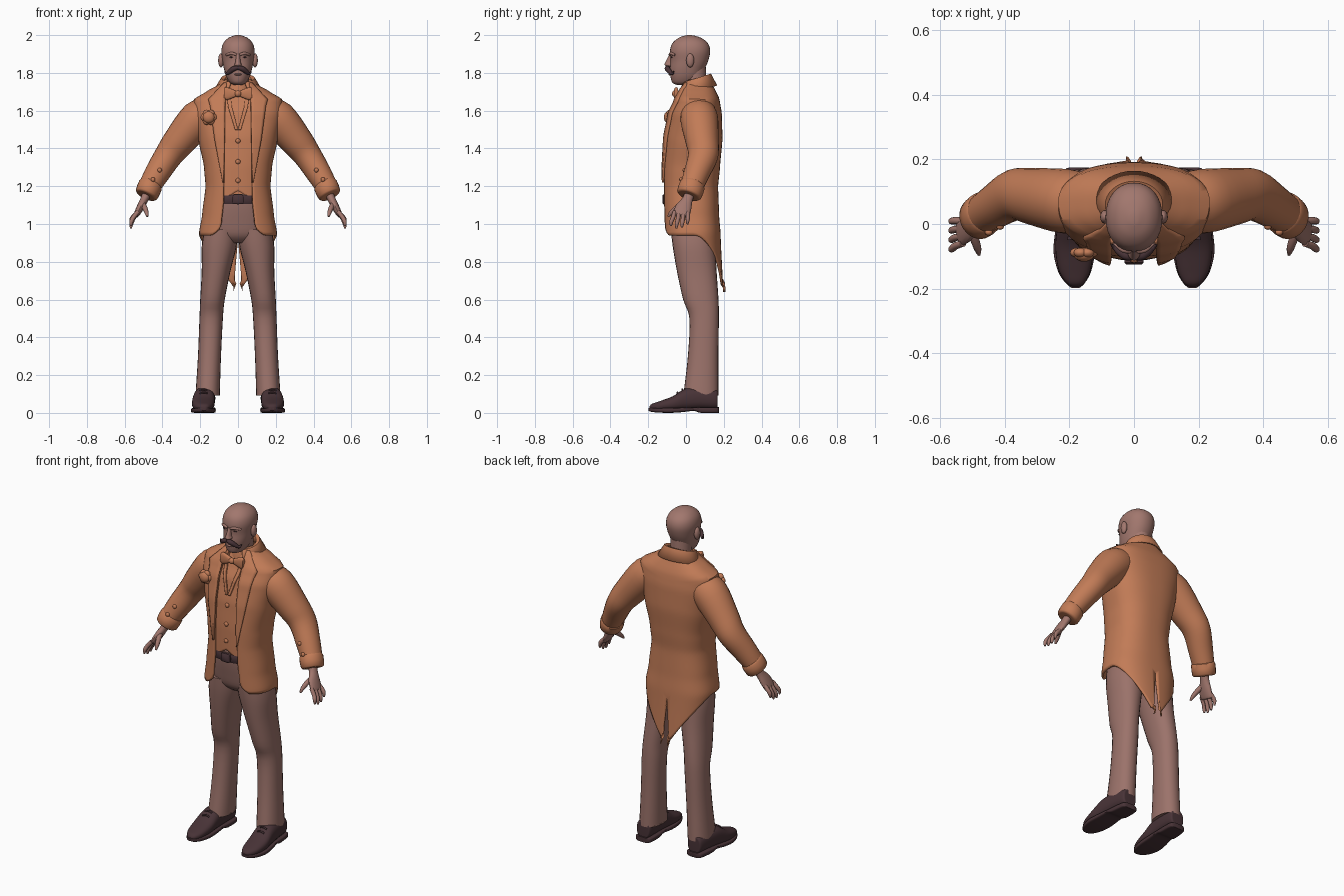
import bpy, bmesh, math
from mathutils import Vector as V

if "Cube" in bpy.data.objects:
    bpy.data.objects.remove(bpy.data.objects["Cube"])

def material(name, rgb):
    m = bpy.data.materials.new(name)
    m.diffuse_color = (*rgb, 1)
    m.use_nodes = True
    m.node_tree.nodes["Principled BSDF"].inputs["Base Color"].default_value = m.diffuse_color
    return m

ORANGE = material("burnt_orange_cloth", (0.54, 0.20, 0.095))
SKIN = material("skin", (0.36, 0.185, 0.155))
TROUSER = material("dusty_trouser_cloth", (0.33, 0.17, 0.145))
DARK = material("dark_leather", (0.065, 0.033, 0.038))

def finish(name, verts, faces, mat, mirror=False, solid=0, angle=45):
    me = bpy.data.meshes.new(name)
    me.from_pydata([tuple(v) for v in verts], [], faces)
    me.materials.append(mat)
    me.shade_smooth()
    me.set_sharp_from_angle(angle=math.radians(angle))
    ob = bpy.data.objects.new(name, me)
    bpy.context.collection.objects.link(ob)
    if mirror:
        ob.modifiers.new("Mirror", 'MIRROR')
    if solid:
        s = ob.modifiers.new("Thickness", 'SOLIDIFY')
        s.thickness, s.offset = solid, -1
    return ob

def catmull(p0, p1, p2, p3, t):
    return 0.5 * (2*p1 + (p2-p0)*t + (2*p0-5*p1+4*p2-p3)*t*t + (3*p1-p0-3*p2+p3)*t**3)

def smooth_rows(rows, k):
    """Catmull-Rom interpolation of rows of numbers."""
    out, n = [], len(rows)
    for i in range(n - 1):
        q = [rows[max(0, min(n-1, i+d))] for d in (-1, 0, 1, 2)]
        out += [[catmull(*c, s/k) for c in zip(*q)] for s in range(k)]
    return out + [list(rows[-1])]

def loft(name, rings, mat, n=24, e=2.0, k=4, mirror=False, angle=45):
    """Rings are (centre, u radius vector, v radius vector)."""
    rows = smooth_rows([[*c, *u, *v] for c, u, v in rings], k)
    verts, faces = [], []
    for r in rows:
        c, u, v = V(r[:3]), V(r[3:6]), V(r[6:])
        for j in range(n):
            a = 2*math.pi*j/n
            f = lambda s: math.copysign(abs(s)**(2/e), s)
            verts.append(c + u*f(math.cos(a)) + v*f(math.sin(a)))
    for i in range(len(rows)-1):
        for j in range(n):
            a, b = i*n+j, i*n+(j+1) % n
            faces.append((a, b, b+n, a+n))
    faces += [tuple(reversed(range(n))), tuple(range(len(verts)-n, len(verts)))]
    ob = finish(name, verts, faces, mat, mirror, angle=angle)
    bm = bmesh.new()
    bm.from_mesh(ob.data)
    bmesh.ops.recalc_face_normals(bm, faces=bm.faces)
    bm.to_mesh(ob.data)
    bm.free()
    return ob

def stack(name, rows, mat, **kw):
    """Vertical loft from (z, x centre, front y, back y, x radius)."""
    return loft(name, [((cx, (f+b)/2, z), (rx, 0, 0), (0, (b-f)/2, 0)) for z, cx, f, b, rx in rows], mat, **kw)

def tube(name, pts, mat, **kw):
    """Limb from (x, y, z, depth radius, thickness radius)."""
    rings = []
    for i, p in enumerate(pts):
        t = (V(pts[min(i+1, len(pts)-1)][:3]) - V(pts[max(i-1, 0)][:3])).normalized()
        side = t.cross(V((0, 1, 0))).normalized()
        rings.append((V(p[:3]), t.cross(side)*p[3], side*p[4]))
    return loft(name, rings, mat, **kw)

def ball(name, c, r, mat, mirror=False):
    rings = [((c[0], c[1], c[2] - r[2]*math.cos(a)), (r[0]*math.sin(a), 0, 0), (0, r[1]*math.sin(a), 0))
             for a in [math.pi*(i+0.15)/10.3 for i in range(11)]]
    return loft(name, rings, mat, n=16, k=1, mirror=mirror)

def lookup(table, z):
    """Smooth value lookup in a table sorted by falling z."""
    z = max(table[-1][0], min(table[0][0], z))
    i = next(i for i in range(len(table)-1) if z >= table[i+1][0])
    t = (table[i][0]-z) / (table[i][0]-table[i+1][0])
    t2 = t*t*(3-2*t)*0.4 + t*0.6
    return [a + (b-a)*t2 for a, b in zip(table[i][1:], table[i+1][1:])]

# Coat silhouette: z, half width, front y, back y
BODY = [(1.765, .075, -.005, .125), (1.74, .10, -.015, .14), (1.70, .17, -.035, .16), (1.66, .235, -.055, .178),
        (1.58, .235, -.09, .19), (1.45, .21, -.115, .193), (1.30, .18, -.125, .18), (1.20, .172, -.125, .17),
        (1.05, .19, -.122, .175), (.95, .207, -.12, .183), (.64, .17, -.11, .197)]
OPEN = [(1.765, .06), (1.6, .07), (1.3, .075), (1.12, .078), (1.0, .09), (.93, .12)]
E = 2.5

def skin_of_coat(x, z, inset=0):
    w, f, b = lookup(BODY, z)
    return (f+b)/2 - ((b-f)/2 - inset) * max(0, 1-(abs(x)/w)**E)**(1/E)

def garment(name, top, hem, start, inset, solid, slit=0, rows=48, cols=36):
    verts, faces = [], []
    for i in range(rows+1):
        for j in range(cols+1):
            u = j/cols
            z = top + (hem(u)-top)*i/rows
            w, f, b = lookup(BODY, z)
            a0 = math.asin((start(z)/w)**(E/2))
            a = a0 + (math.pi-a0)*u
            x = (w-inset)*max(0, math.sin(a))**(2/E)
            y = (f+b)/2 - ((b-f)/2-inset)*math.copysign(abs(math.cos(a))**(2/E), math.cos(a))
            if u == 1:
                x = slit*max(0, .92-z)
            verts.append((x, y, z))
    for i in range(rows):
        for j in range(cols):
            a = i*(cols+1)+j
            faces.append((a, a+cols+1, a+cols+2, a+1))
    return finish(name, verts, faces, ORANGE, True, solid)

# Tailcoat with split tails, and waistcoat beneath
garment("tailcoat", 1.765, lambda u: .94 + .03*max(0, 1-u/.08)**2 - .30*max(0, (u-.42)/.58)**1.5,
        lambda z: lookup(OPEN, z)[0], 0, .012, slit=.09)
garment("waistcoat", 1.76, lambda u: 1.175 - .045*min(u/.10, 1), lambda z: 0, .014, .006)

def strip(name, rows, inset, solid):
    """Flat trim laid on the chest from (z, inner x, outer x)."""
    verts, faces, n, m = [], [], 30, 5
    for i in range(n+1):
        z = rows[0][0] + (rows[-1][0]-rows[0][0])*i/n
        k = next(k for k in range(len(rows)-1) if z >= rows[k+1][0]-1e-6)
        t = (rows[k][0]-z)/(rows[k][0]-rows[k+1][0])
        a, b = (rows[k][c]+(rows[k+1][c]-rows[k][c])*t for c in (1, 2))
        for j in range(m+1):
            x = a+(b-a)*j/m
            verts.append((x, skin_of_coat(x, z, inset), z))
    for i in range(n):
        for j in range(m):
            a = i*(m+1)+j
            faces.append((a, a+m+1, a+m+2, a+1))
    return finish(name, verts, faces, ORANGE, True, solid)

strip("lapel", [(1.75, .062, .075), (1.69, .066, .13), (1.655, .068, .165), (1.64, .068, .15),
                (1.45, .072, .125), (1.22, .077, .082)], -.012, .012)
strip("waistcoat_neckline", [(1.72, .045, .066), (1.62, .032, .052), (1.50, 0, .016)], .006, .007)

# Folded collar around the neck
cv, cf = [], []
for i in range(17):
    a = .45 + (math.pi-.45)*i/16
    s, c, lift = math.sin(a), math.cos(a), (1-math.cos(a))/2
    for r, dz in ((.066, -.03), (.072, .0), (.082, .004), (.115, -.055)):
        cv.append((r*1.05*s if i < 16 else 0, .06-r*c*(.95 if c > 0 else .85), 1.738+.047*lift+dz))
for i in range(16):
    for j in range(3):
        a = i*4+j
        cf.append((a, a+4, a+5, a+1))
finish("coat_collar", cv, cf, ORANGE, True, .008)
stack("shirt_collar", [(1.66, 0, -.03, .11, .075), (1.71, 0, -.022, .11, .07), (1.75, 0, -.012, .112, .064)], ORANGE)

# Sleeves, cuffs and their buttons
tube("sleeve", [(.13, .065, 1.60, .085, .085), (.21, .07, 1.555, .10, .10), (.31, .085, 1.44, .088, .086),
                (.37, .09, 1.36, .08, .074), (.43, .055, 1.265, .068, .066), (.477, .025, 1.185, .06, .056)],
     ORANGE, mirror=True)
tube("cuff", [(.459, .037, 1.212, .058, .056), (.463, .034, 1.206, .068, .064), (.484, .017, 1.157, .067, .062),
              (.488, .014, 1.149, .05, .046)], ORANGE, k=2, mirror=True)
for p in ((.415, -.008, 1.285), (.45, -.026, 1.235)):
    ball("sleeve_button", p, (.012, .01, .012), ORANGE, True)

# Hands
tube("palm", [(.478, .022, 1.17, .028, .024), (.496, .008, 1.13, .028, .021), (.516, -.012, 1.09, .042, .02),
              (.537, -.025, 1.05, .044, .015), (.541, -.027, 1.042, .036, .008)], SKIN, n=16, mirror=True)
for i in range(4):
    y, d = -.06+.023*i, (.012, 0, .004, .022)[i]
    tube("finger", [(.53, y, 1.065, .011, .012), (.553, y-.008+.003*i, 1.03+d/2, .0115, .012),
                    (.565, y-.018+.006*i, 1.0+d, .0105, .011), (.567, y-.02+.006*i, .977+d, .005, .005)],
         SKIN, n=10, mirror=True)
tube("thumb", [(.508, -.01, 1.11, .016, .016), (.493, -.05, 1.085, .014, .014), (.484, -.078, 1.06, .012, .011),
               (.48, -.095, 1.04, .005, .005)], SKIN, n=10, mirror=True)

# Trousers and belt
stack("trouser_seat", [(.90, 0, -.03, .11, .08), (.94, 0, -.07, .15, .16), (1.02, 0, -.09, .155, .178),
                       (1.10, 0, -.104, .152, .165), (1.16, 0, -.107, .15, .152)], TROUSER, n=32, e=2.3)
stack("trouser_leg", [(.10, .16, -.012, .172, .064), (.11, .16, -.012, .172, .064), (.30, .151, .01, .171, .061),
                      (.50, .142, .018, .174, .062), (.60, .135, -.015, .172, .065), (.75, .116, -.048, .162, .076),
                      (.88, .10, -.07, .155, .092), (.97, .09, -.08, .15, .088)], TROUSER, e=2.2, mirror=True)
stack("belt", [(1.105, 0, -.11, .157, .16), (1.109, 0, -.113, .158, .163), (1.15, 0, -.113, .156, .16),
               (1.154, 0, -.11, .155, .157)], DARK, n=32, k=1, e=2.4)
loft("belt_buckle", [((0, y, 1.13), (r, 0, 0), (0, 0, r*.85)) for y, r in ((-.105, .03), (-.12, .03), (-.125, .024))],
     DARK, e=6, k=1)

# Shoes: y, x centre, half width, bottom, top
def shoe(name, rows, e):
    loft(name, [((cx, y, (b+t)/2), (w, 0, 0), (0, 0, (t-b)/2)) for y, cx, w, b, t in rows], DARK, e=e, mirror=True)
shoe("shoe_upper", [(.168, .17, .03, .03, .11), (.158, .17, .045, .02, .125), (.08, .174, .054, .02, .135),
                    (.0, .18, .057, .015, .13), (-.07, .184, .06, .012, .088), (-.14, .184, .05, .012, .062),
                    (-.18, .182, .03, .012, .048), (-.193, .181, .012, .018, .035)], 2.5)
shoe("shoe_sole", [(.175, .17, .03, 0, .03), (.16, .17, .05, 0, .03), (.08, .174, .056, 0, .03), (.04, .177, .056, .010, .03),
                   (-.03, .182, .063, .003, .028), (-.09, .185, .064, 0, .026), (-.15, .184, .05, .002, .026),
                   (-.185, .182, .028, .006, .027), (-.199, .181, .01, .012, .026)], 5)
for y, z in ((-.02, .122), (-.045, .107)):
    tube("shoe_lace", [(.16, y, z-.004, .005, .005), (.18, y, z+.002, .005, .005), (.205, y, z-.005, .005, .005)],
         DARK, n=8, mirror=True)

# Head, neck and facial features
stack("neck", [(1.68, 0, -.015, .105, .06), (1.76, 0, -.012, .106, .058), (1.83, 0, -.03, .105, .06)], SKIN)
stack("head", [(1.737, 0, -.05, .02, .022), (1.748, 0, -.072, .05, .043), (1.78, 0, -.082, .08, .062),
               (1.82, 0, -.085, .098, .074), (1.865, 0, -.082, .118, .082), (1.915, 0, -.085, .128, .088),
               (1.955, 0, -.073, .117, .079), (1.983, 0, -.043, .085, .054), (1.997, 0, -.008, .045, .022),
               (2.0, 0, .012, .024, .005)], SKIN, n=32, e=2.15)
stack("nose", [(1.832, 0, -.095, -.06, .012), (1.842, 0, -.113, -.06, .02), (1.858, 0, -.108, -.06, .014),
               (1.90, 0, -.088, -.06, .01)], SKIN, n=12)
ball("ear", (.09, .022, 1.866), (.015, .021, .037), SKIN, True)
tube("brow", [(.01, -.084, 1.897, .008, .007), (.035, -.08, 1.903, .008, .008), (.062, -.058, 1.895, .006, .006)],
     SKIN, n=10, mirror=True)
ball("eye", (.035, -.0755, 1.883), (.012, .005, .003), DARK, True)
tube("moustache", [(0, -.098, 1.828, .014, .010), (.025, -.098, 1.821, .014, .014), (.048, -.083, 1.803, .011, .011),
                   (.06, -.072, 1.796, .008, .008), (.07, -.064, 1.808, .003, .003)], DARK, n=12, mirror=True)
ball("lower_lip", (0, -.083, 1.792), (.02, .009, .006), SKIN)

# Bow tie, waistcoat buttons and buttonhole flower
loft("bow_wing", [((x, -.052, 1.69), (0, .012, 0), (0, 0, h)) for x, h in
                  ((.004, .012), (.03, .024), (.06, .034), (.072, .032), (.075, .02))], ORANGE, n=16, e=2.6, mirror=True)
ball("bow_knot", (0, -.058, 1.69), (.018, .016, .018), ORANGE)
for z in (1.44, 1.33, 1.23):
    ball("waistcoat_button", (0, skin_of_coat(0, z, .012), z), (.013, .009, .013), ORANGE)
fy = skin_of_coat(.155, 1.565) - .02
ball("flower_heart", (-.155, fy-.006, 1.565), (.032, .022, .032), ORANGE)
for i in range(6):
    a = math.pi*i/3
    ball("flower_petal", (-.155+.022*math.cos(a), fy, 1.565+.022*math.sin(a)), (.021, .015, .021), ORANGE)
